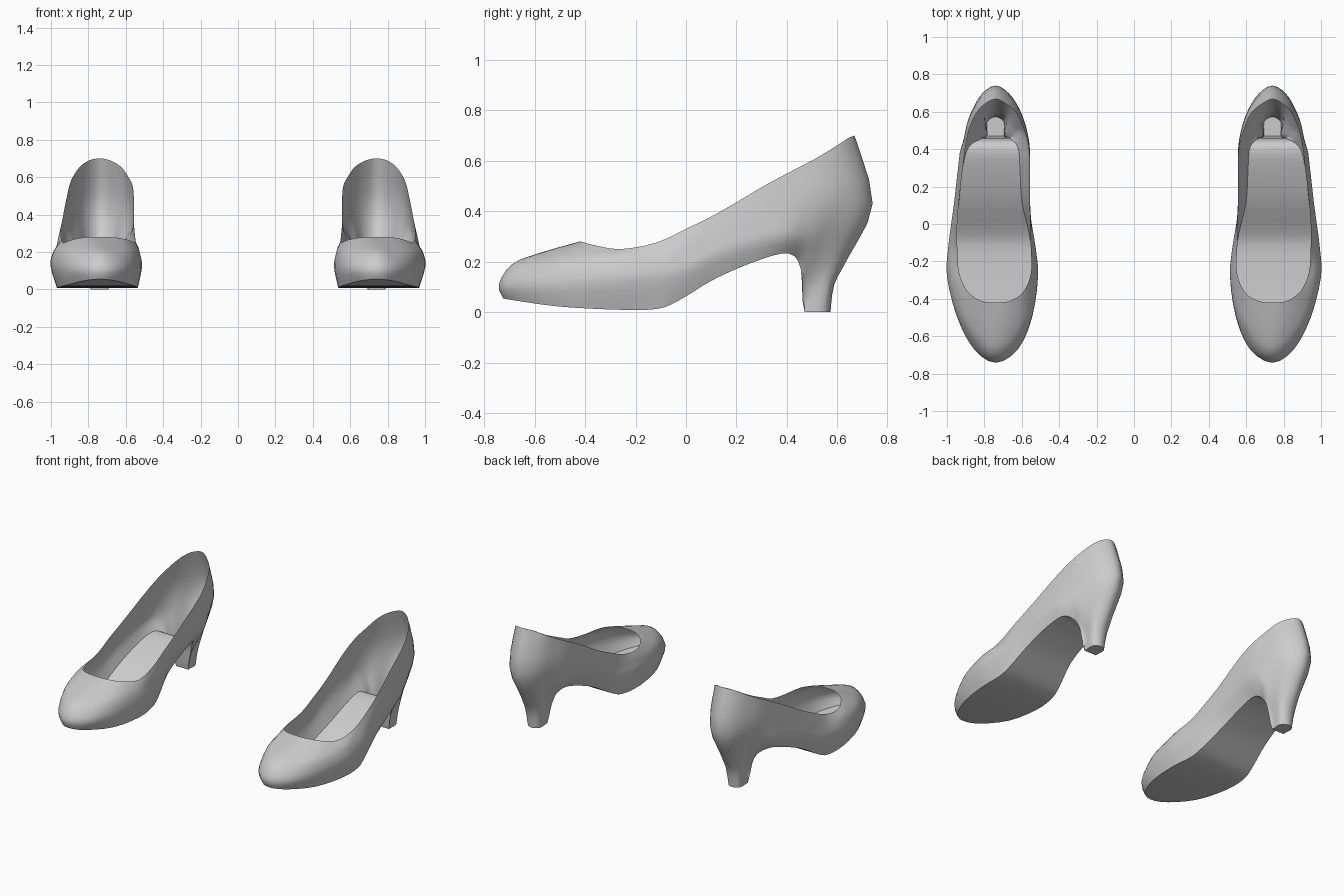
import bpy, bmesh
from mathutils import Vector

# Rails run from toe centre to heel centre: (y, z, inner x, outer x)
SOLE = [(-.725, .055, .74, .74), (-.67, .045, .65, .83), (-.50, .022, .565, .92),
        (-.28, .01, .535, .965), (-.12, .012, .55, .965), (-.03, .045, .565, .955),
        (.12, .135, .60, .935), (.30, .21, .61, .915), (.41, .232, .62, .885),
        (.455, .17, .66, .82), (.47, 0, .695, .785), (.545, 0, .695, .785), (.573, 0, .74, .74)]
BULGE = [(-.742, .11, .74, .74), (-.67, .11, .62, .855), (-.50, .11, .545, .945),
         (-.28, .12, .513, 1.0), (-.12, .13, .527, .992), (-.02, .15, .545, .98),
         (.12, .22, .57, .96), (.30, .28, .575, .94), (.41, .29, .58, .92),
         (.47, .24, .62, .86), (.475, .10, .685, .79), (.56, .11, .685, .795), (.588, .11, .74, .74)]
MIDDLE = [(-.69, .19, .74, .74), (-.63, .185, .64, .835), (-.49, .19, .56, .93),
          (-.28, .185, .522, .99), (-.12, .19, .535, .985), (0, .22, .548, .97),
          (.13, .28, .558, .955), (.30, .35, .56, .935), (.42, .36, .56, .92),
          (.50, .31, .59, .885), (.53, .24, .64, .84), (.61, .23, .675, .80), (.645, .22, .74, .74)]
UPPER = [(-.58, .235, .74, .74), (-.54, .232, .655, .82), (-.44, .235, .585, .90),
         (-.27, .225, .535, .97), (-.12, .235, .543, .965), (0, .28, .55, .96),
         (.13, .34, .556, .945), (.30, .43, .555, .925), (.43, .47, .56, .91),
         (.53, .46, .58, .895), (.62, .44, .615, .86), (.70, .43, .67, .81), (.74, .43, .74, .74)]
RIM = [(-.42, .28, .74, .74), (-.41, .278, .66, .82), (-.36, .265, .59, .89),
       (-.26, .25, .55, .935), (-.12, .275, .552, .945), (0, .33, .556, .945),
       (.13, .395, .558, .935), (.30, .495, .557, .915), (.42, .56, .565, .90),
       (.51, .607, .59, .88), (.59, .655, .625, .845), (.64, .688, .68, .80), (.668, .70, .74, .74)]
STEPS = 3


def spline(pts, closed):
    """Smooth curve through points, STEPS samples per span."""
    n, out = len(pts), []
    at = (lambda i: pts[i % n]) if closed else (lambda i: pts[max(0, min(n - 1, i))])
    for i in range(n if closed else n - 1):
        a, b, c, d = at(i - 1), at(i), at(i + 1), at(i + 2)
        for k in range(STEPS):
            t = k / STEPS
            out.append(b + (c - a) * (t / 2) + (2 * a - 5 * b + 4 * c - d) * (t * t / 2)
                       + (3 * b - a - 3 * c + d) * (t ** 3 / 2))
    return out if closed else out + [pts[-1]]


def ring(rail):
    """Closed loop: along the outer side, back along the inner side."""
    outer = [Vector((xo, y, z)) for y, z, xi, xo in rail]
    inner = [Vector((xi, y, z)) for y, z, xi, xo in rail[-2:0:-1]]
    return spline(outer + inner, True)


def build_shoe(name, side):
    bm = bmesh.new()
    rings = [ring(r) for r in (SOLE, BULGE, MIDDLE, UPPER, RIM)]
    cols = [[bm.verts.new((p.x * side, p.y, max(p.z, 0))) for p in spline(list(c), False)]
            for c in zip(*rings)]
    n = len(cols)
    # upper and heel wall
    for i in range(n):
        a, b = cols[i], cols[(i + 1) % n]
        for j in range(len(a) - 1):
            bm.faces.new((a[j], b[j], b[j + 1], a[j + 1]))
    # sole, heel breast and heel tip
    for i in range(n // 2):
        quad = [cols[i][0], cols[-i % n][0], cols[-(i + 1) % n][0], cols[i + 1][0]]
        bm.faces.new(list(dict.fromkeys(quad)))
    bmesh.ops.recalc_face_normals(bm, faces=bm.faces)
    # open shell: make sure the sole points down
    bm.faces.ensure_lookup_table()
    sole = min(bm.faces, key=lambda f: (f.calc_center_median() - Vector((.74 * side, -.28, 0))).length)
    if sole.normal.z > 0:
        bmesh.ops.reverse_faces(bm, faces=bm.faces)
    mesh = bpy.data.meshes.new(name)
    bm.to_mesh(mesh)
    bm.free()
    obj = bpy.data.objects.new(name, mesh)
    bpy.context.collection.objects.link(obj)
    bpy.ops.object.select_all(action='DESELECT')
    obj.select_set(True)
    bpy.context.view_layer.objects.active = obj
    bpy.ops.object.shade_smooth_by_angle(angle=0.7)


# the pair
build_shoe("right_shoe", 1)
build_shoe("left_shoe", -1)
